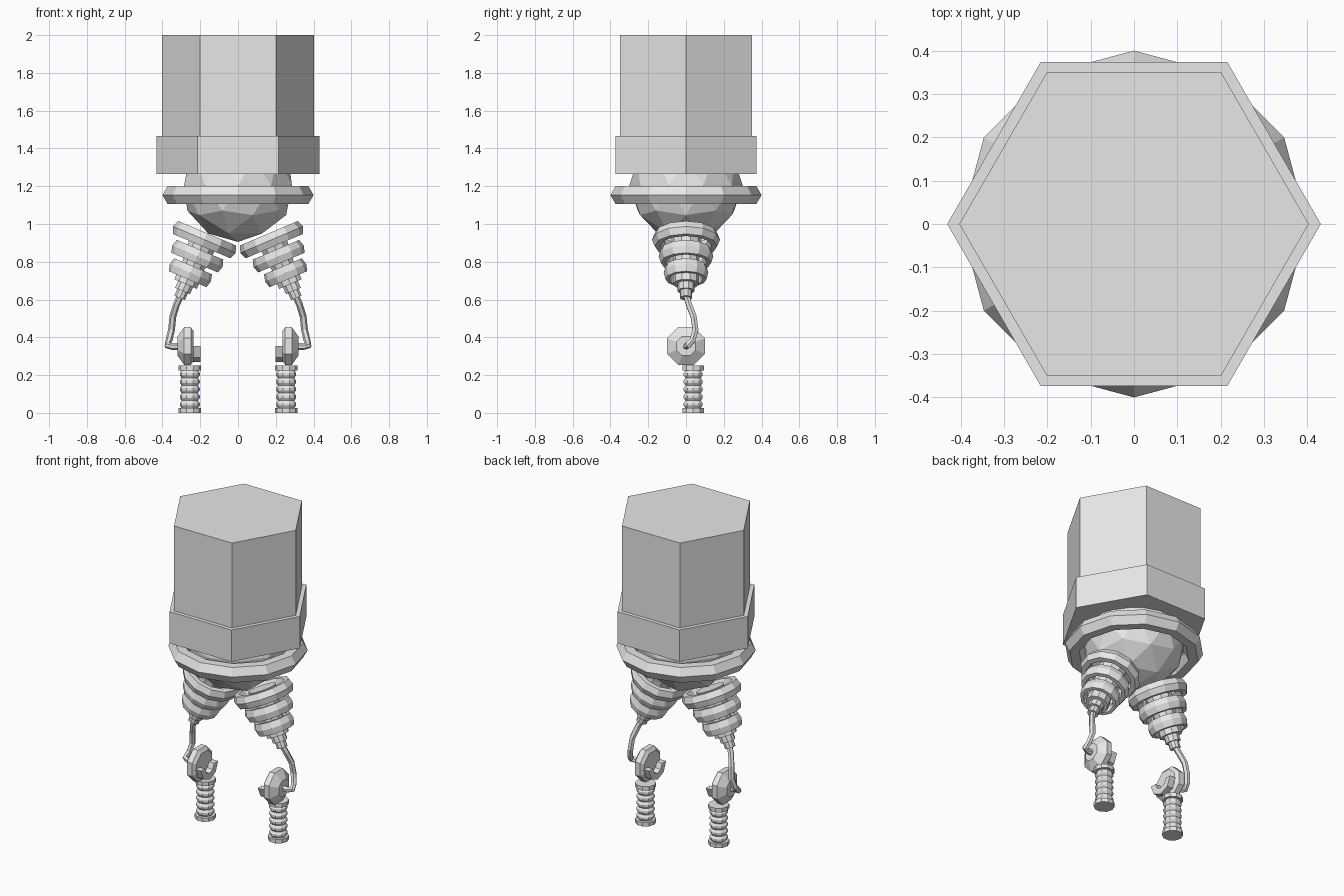
import bpy
import bmesh
from math import pi, sin, cos
from mathutils import Vector

cube = bpy.data.objects.get("Cube")
if cube:
    bpy.data.objects.remove(cube, do_unlink=True)

GREY = (0.8, 0.8, 0.8, 1)
grey = bpy.data.materials.new("plain grey")
grey.use_nodes = True
grey.diffuse_color = GREY
grey.node_tree.nodes["Principled BSDF"].inputs["Base Color"].default_value = GREY


def add(name, data):
    obj = bpy.data.objects.new(name, data)
    data.materials.append(grey)
    bpy.context.collection.objects.link(obj)
    return obj


def mesh_from(name, bm):
    bmesh.ops.recalc_face_normals(bm, faces=bm.faces)
    mesh = bpy.data.meshes.new(name)
    bm.to_mesh(mesh)
    bm.free()
    return add(name, mesh)


def lathe(name, profile, sides, origin, axis=(0, 0, 1), phase=0, ring=False):
    """Turn (radius, height) points about an axis; ring joins the profile ends."""
    bm = bmesh.new()
    loops = []
    for r, h in profile:
        angles = [phase + 2 * pi * i / sides for i in range(sides)]
        loops.append([bm.verts.new((r * cos(a), r * sin(a), h)) for a in angles])
    pairs = list(zip(loops, loops[1:]))
    if ring:
        pairs.append((loops[-1], loops[0]))
    else:
        bm.faces.new(loops[0])
        bm.faces.new(loops[-1])
    for low, high in pairs:
        for i in range(sides):
            j = (i + 1) % sides
            bm.faces.new((low[i], low[j], high[j], high[i]))
    obj = mesh_from(name, bm)
    turn = Vector(axis).to_track_quat('Z', 'Y').to_matrix()
    obj.data.transform(turn.to_4x4())
    obj.location = origin
    return obj


def torus(name, outer, thick, half, origin, axis=(0, 0, 1)):
    """Twelve-sided ring with a six-sided section."""
    mid = outer - thick
    section = [(mid + thick * cos(k * pi / 3), half * sin(k * pi / 3) / sin(pi / 3))
               for k in range(6)]
    return lathe(name, section, 12, origin, axis, ring=True)


# Hexagonal body and its collar
lathe("body", [(0.403, 1.46), (0.403, 2.0)], 6, (0, 0, 0))
lathe("body_collar", [(0.431, 1.265), (0.431, 1.465)], 6, (0, 0, 0))

# Faceted ball joint with a ring around it
bm = bmesh.new()
bmesh.ops.create_icosphere(bm, subdivisions=2, radius=0.3)
mesh_from("hip_ball", bm).location = (0, 0, 1.205)
torus("hip_ring", 0.4, 0.055, 0.048, (0, 0, 1.153))


def half_ring(name, x0, x1, centre_z, inner, outer):
    """Lower half of a ring lying across x."""
    bm = bmesh.new()
    rows = []
    for k in range(5):
        a = pi + k * pi / 4
        rows.append([bm.verts.new((x, r * cos(a), centre_z + r * sin(a)))
                     for x, r in ((x0, inner), (x0, outer), (x1, outer), (x1, inner))])
    for a, b in zip(rows, rows[1:]):
        for i in range(4):
            j = (i + 1) % 4
            bm.faces.new((a[i], a[j], b[j], b[i]))
    bm.faces.new(rows[0])
    bm.faces.new(rows[-1])
    return mesh_from(name, bm)


for side, label in ((1, "left"), (-1, "right")):
    # Thigh: three shrinking rings on a tapered, stepped core
    axis = Vector((0.39 * side, 0, -0.92)).normalized()
    top = Vector((0.178 * side, 0, 0.917))
    for n, outer in enumerate((0.18, 0.145, 0.118)):
        torus(f"{label}_thigh_ring_{n + 1}", outer, outer * 0.16, 0.037,
              top + axis * 0.095 * n, axis)
    lathe(f"{label}_thigh_core",
          [(0.085, -0.03), (0.06, 0.2), (0.068, 0.2), (0.068, 0.255),
           (0.045, 0.255), (0.045, 0.295), (0.032, 0.295), (0.032, 0.335)],
          10, top, axis)

    # Bent cable from thigh to knee
    curve = bpy.data.curves.new(f"{label}_cable", 'CURVE')
    curve.dimensions = '3D'
    curve.bevel_depth = 0.018
    curve.bevel_resolution = 1
    curve.use_fill_caps = True
    path = [(0.3, 0, 0.63), (0.325, 0.015, 0.575), (0.345, 0.04, 0.51),
            (0.352, 0.05, 0.44), (0.365, 0.035, 0.385), (0.373, 0.01, 0.357),
            (0.35, 0, 0.352), (0.28, 0, 0.352)]
    spline = curve.splines.new('POLY')
    spline.points.add(len(path) - 1)
    for point, (x, y, z) in zip(spline.points, path):
        point.co = (x * side, y, z, 1)
    spline.use_smooth = False
    add(f"{label}_cable", curve)

    # Knee disc facing sideways, with a half-ring clip on its inner face
    lathe(f"{label}_knee_disc",
          [(0.085, 0.235), (0.108, 0.25), (0.108, 0.285), (0.055, 0.32)],
          8, (0, 0, 0.354), (side, 0, 0), pi / 8)
    half_ring(f"{label}_knee_clip", 0.198 * side, 0.245 * side, 0.354, 0.045, 0.085)

    # Corrugated foot with flat end caps
    foot = [(0.06, 0), (0.06, 0.025), (0.043, 0.025)]
    step = 0.2 / 5
    for n in range(5):
        z = 0.025 + n * step
        foot += [(0.053, z + step * 0.35), (0.053, z + step * 0.65), (0.043, z + step)]
    foot += [(0.06, 0.225), (0.06, 0.25)]
    lathe(f"{label}_foot", foot, 10, (0.255 * side, 0.038, 0))
